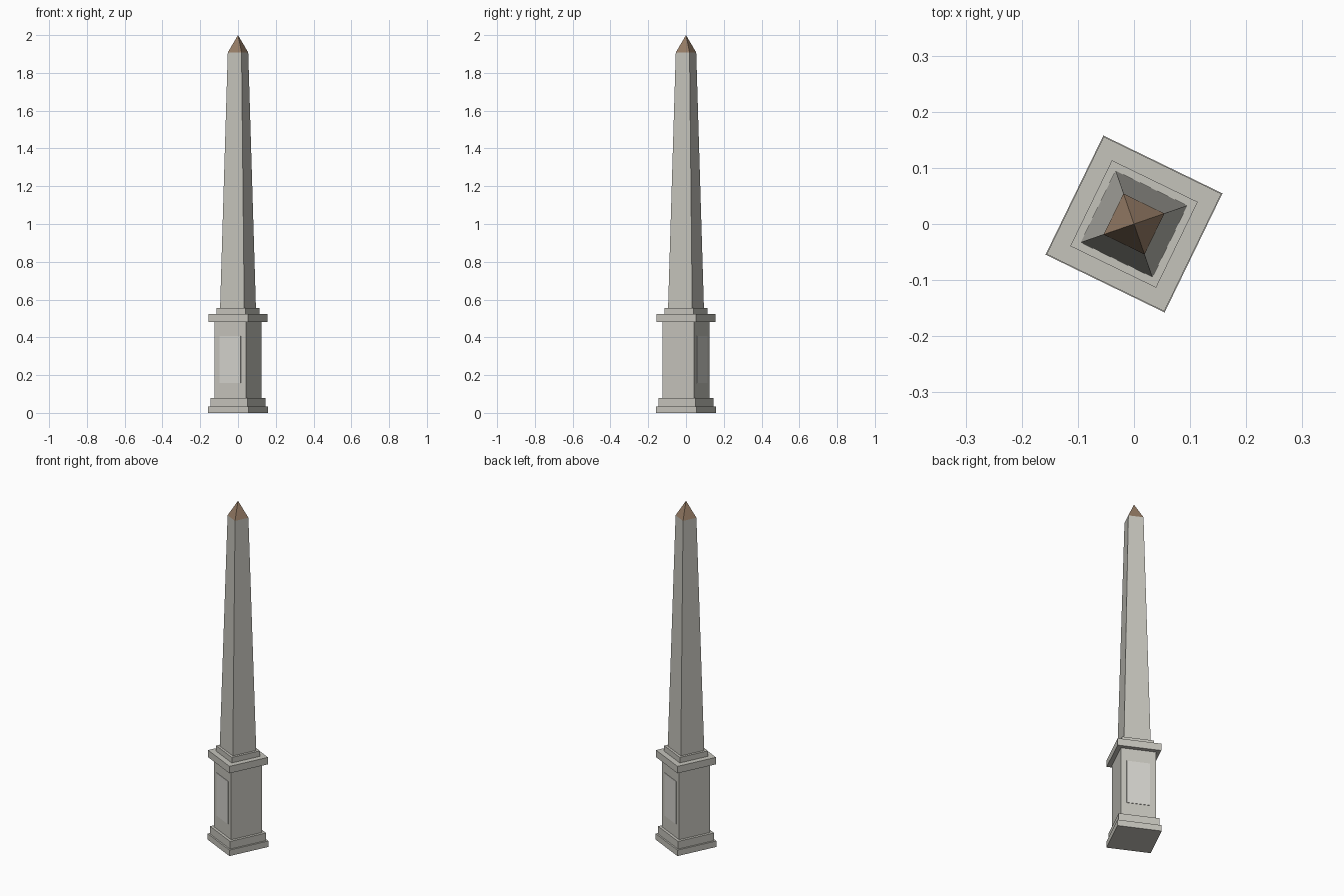
import bpy, bmesh
from math import radians
from mathutils import Matrix

if "Cube" in bpy.data.objects:
    bpy.data.objects.remove(bpy.data.objects["Cube"])

TURN = Matrix.Rotation(radians(-25.9), 4, 'Z')


def material(name, color):
    m = bpy.data.materials.new(name)
    m.diffuse_color = (*color, 1)
    m.use_nodes = True
    m.node_tree.nodes["Principled BSDF"].inputs["Base Color"].default_value = m.diffuse_color
    return m


stone = material("stone", (0.56, 0.55, 0.50))
pale = material("pale_stone", (0.66, 0.65, 0.61))
bronze = material("bronze", (0.30, 0.20, 0.13))


def finish(name, bm, mat):
    bm.transform(TURN)
    me = bpy.data.meshes.new(name)
    bm.to_mesh(me)
    bm.free()
    me.materials.append(mat)
    ob = bpy.data.objects.new(name, me)
    bpy.context.collection.objects.link(ob)
    return ob


def square_block(name, z0, z1, half0, half1, mat):
    """Square block or taper; half1 = 0 gives a pyramid."""
    bm = bmesh.new()
    bmesh.ops.create_cone(bm, cap_ends=True, segments=4,
                          radius1=half0 * 2 ** 0.5, radius2=half1 * 2 ** 0.5,
                          depth=z1 - z0)
    bm.transform(Matrix.Translation((0, 0, (z0 + z1) / 2)) @ Matrix.Rotation(radians(45), 4, 'Z'))
    bmesh.ops.remove_doubles(bm, verts=bm.verts, dist=1e-6)
    return finish(name, bm, mat)


def panel(name, side):
    bm = bmesh.new()
    bmesh.ops.create_cube(bm, size=1)
    bm.transform(Matrix.Translation((0, side * 0.093, 0.283))
                 @ Matrix.Diagonal((0.125, 0.006, 0.25, 1)))
    return finish(name, bm, pale)


# Stepped base and pedestal
square_block("plinth", 0, 0.035, 0.118, 0.118, stone)
square_block("base_step", 0.035, 0.08, 0.109, 0.109, stone)
square_block("pedestal", 0.08, 0.482, 0.0935, 0.0935, stone)
square_block("cornice", 0.482, 0.523, 0.1165, 0.1165, stone)
square_block("shaft_step", 0.523, 0.555, 0.085, 0.085, stone)

# Tapered shaft and metal tip
square_block("shaft", 0.555, 1.908, 0.071, 0.0405, stone)
square_block("tip", 1.908, 2.0, 0.0405, 0, bronze)

# Raised panels on front and back
panel("front_panel", -1)
panel("back_panel", 1)
